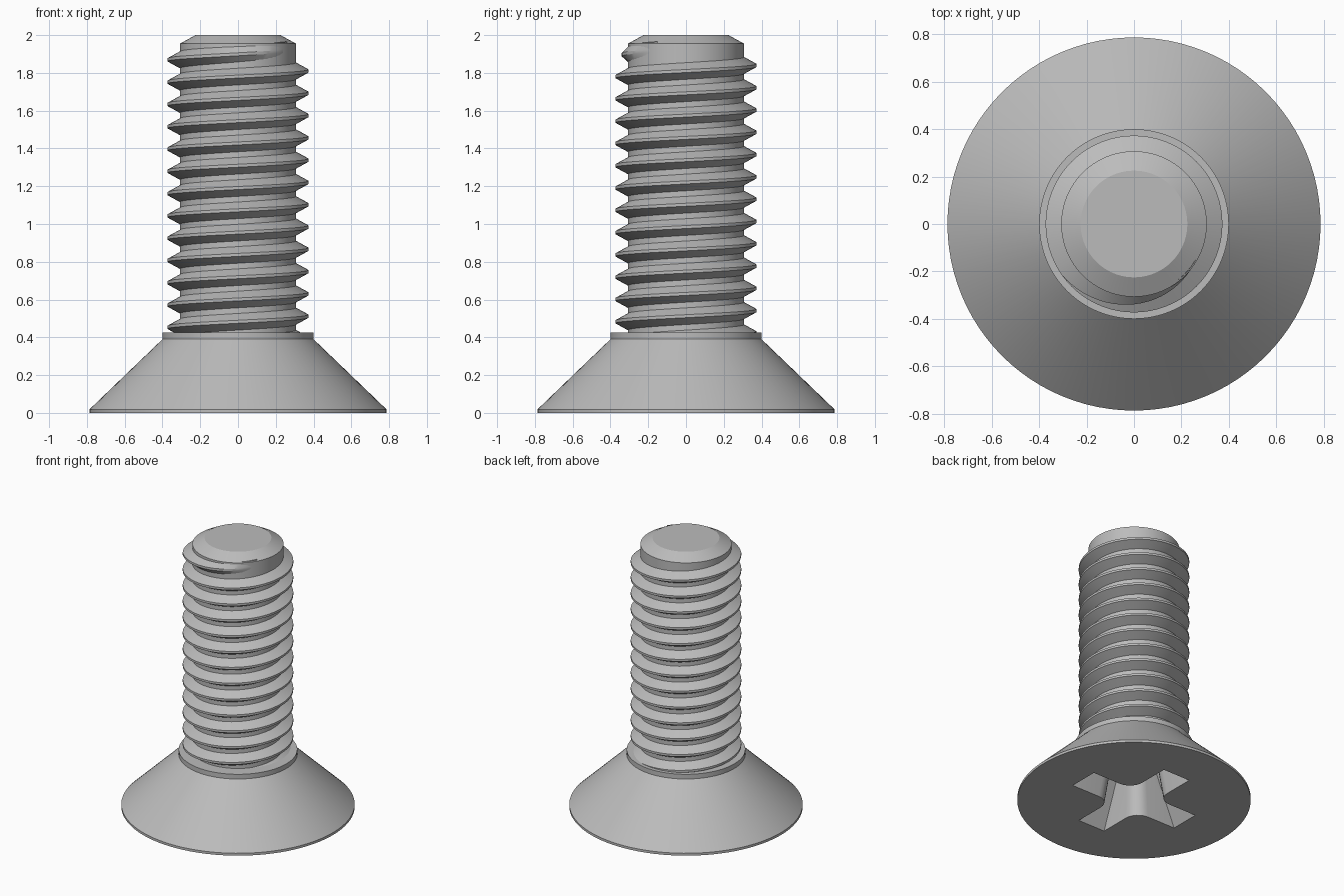
import bpy, bmesh, math
from mathutils import Vector

if "Cube" in bpy.data.objects:
    bpy.data.objects.remove(bpy.data.objects["Cube"], do_unlink=True)

steel = bpy.data.materials.new("plain_steel")
steel.use_nodes = True
steel.diffuse_color = (0.5, 0.5, 0.5, 1)
steel.node_tree.nodes["Principled BSDF"].inputs["Base Color"].default_value = (0.5, 0.5, 0.5, 1)


def loft(name, rings):
    """Skin a list of closed point rings and cap both ends."""
    bm = bmesh.new()
    rows = [[bm.verts.new(p) for p in ring] for ring in rings]
    for low, high in zip(rows, rows[1:]):
        for i in range(len(low)):
            j = (i + 1) % len(low)
            bm.faces.new((low[i], low[j], high[j], high[i]))
    bm.faces.new(rows[0][::-1])
    bm.faces.new(rows[-1])
    bmesh.ops.recalc_face_normals(bm, faces=bm.faces[:])
    mesh = bpy.data.meshes.new(name)
    bm.to_mesh(mesh)
    bm.free()
    mesh.materials.append(steel)
    obj = bpy.data.objects.new(name, mesh)
    bpy.context.collection.objects.link(obj)
    return obj


def smooth(obj):
    bpy.ops.object.select_all(action="DESELECT")
    obj.select_set(True)
    bpy.context.view_layer.objects.active = obj
    bpy.ops.object.shade_smooth_by_angle(angle=math.radians(25))


def circle(r, z, n=96):
    return [(r * math.cos(math.tau * i / n), r * math.sin(math.tau * i / n), z) for i in range(n)]


def cross(tip, half, fillet, z):
    """Four-armed outline with rounded inner corners."""
    points = []
    for quarter in range(4):
        turn = math.pi / 2 * quarter
        arm = [(tip, -half), (tip, half)]
        for k in range(7):
            a = math.pi / 2 * k / 6
            arm.append((half + fillet * (1 - math.sin(a)), half + fillet * (1 - math.cos(a))))
        c, s = math.cos(turn), math.sin(turn)
        points += [(x * c - y * s, x * s + y * c, z) for x, y in arm]
    return points


# Countersunk head, collar and chamfered shank
profile = [(0.787, 0), (0.787, 0.018), (0.4, 0.39), (0.4, 0.425),
           (0.307, 0.425), (0.307, 1.955), (0.225, 2.0)]
body = loft("head_and_shank", [circle(r, z) for r, z in profile])

# Tapered driver recess cut into the underside
cutter = loft("recess_cutter", [cross(0.457, 0.113, 0.107, -0.02), cross(0.22, 0.07, 0.085, 0.42)])
cutter.hide_render = True
cut = body.modifiers.new("driver_recess", "BOOLEAN")
cut.operation = "DIFFERENCE"
cut.solver = "EXACT"
cut.object = cutter
bpy.context.view_layer.update()
result = body.evaluated_get(bpy.context.evaluated_depsgraph_get())
cut_mesh = bpy.data.meshes.new_from_object(result)
body.modifiers.clear()
body.data = cut_mesh
bpy.data.objects.remove(cutter, do_unlink=True)
smooth(body)

# Helical thread, fading into the shank at its upper end
PITCH, START, ROOT, CREST = 0.118, 0.394, 0.3, 0.373
STEPS = 72
first, last = -STEPS // 2, int(STEPS * (12 + 330 / 360))
fade = STEPS * 115 / 360
sections = []
for i in range(first, last + 1):
    a = math.tau * i / STEPS
    z = START + PITCH * i / STEPS
    t = min(1, (last - i) / fade)
    crest = ROOT + (CREST - ROOT) * (0.02 + 0.98 * t)
    section = [(ROOT, -0.048), (crest, -0.008), (crest, 0.008), (ROOT, 0.048)]
    sections.append([Vector((r * math.cos(a), r * math.sin(a), z + dz)) for r, dz in section])
smooth(loft("thread", sections))
